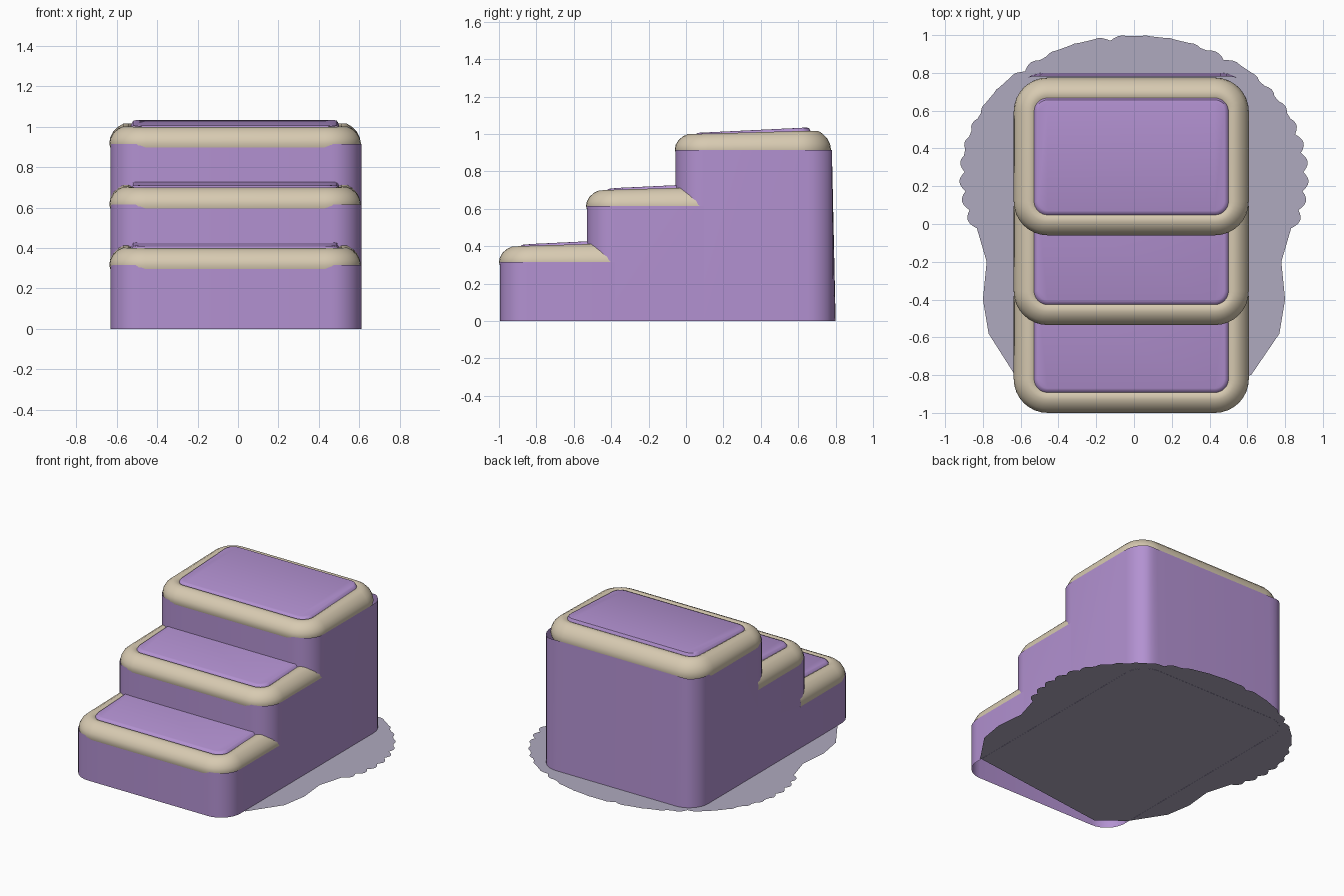
import bpy, bmesh, math

cube = bpy.data.objects.get("Cube")
if cube:
    bpy.data.objects.remove(cube)


def material(name, rgb):
    m = bpy.data.materials.new(name)
    m.use_nodes = True
    m.diffuse_color = (*rgb, 1)
    m.node_tree.nodes["Principled BSDF"].inputs["Base Color"].default_value = (*rgb, 1)
    return m


purple = material("lavender fabric", (0.45, 0.285, 0.64))
tan = material("beige trim", (0.68, 0.59, 0.44))
grey = material("grey mat", (0.43, 0.40, 0.52))


def outline(x0, x1, front, rear, r, closed, inset=0):
    """Rounded rectangle seen from above; open ones have no rear side."""
    x0, x1, front, r = x0 + inset, x1 - inset, front + inset, r - inset
    if closed:
        rear -= inset
    corners = [(x0 + r, front + r, 180), (x1 - r, front + r, 270)]
    if closed:
        corners += [(x1 - r, rear - r, 0), (x0 + r, rear - r, 90)]
    pts = []
    for cx, cy, start in corners:
        for i in range(9):
            a = math.radians(start + i * 90 / 8)
            pts.append((cx + r * math.cos(a), cy + r * math.sin(a)))
    return pts if closed else [(x0, rear)] + pts + [(x1, rear)]


def finish(name, bm, mats, angle=40):
    mesh = bpy.data.meshes.new(name)
    bm.to_mesh(mesh)
    bm.free()
    obj = bpy.data.objects.new(name, mesh)
    bpy.context.collection.objects.link(obj)
    for m in mats:
        mesh.materials.append(m)
    bpy.ops.object.select_all(action='DESELECT')
    obj.select_set(True)
    bpy.context.view_layer.objects.active = obj
    bpy.ops.object.shade_smooth_by_angle(angle=math.radians(angle))
    return obj


def loft(bm, rings, closed):
    """Join rings of points into strips and return strip lists and last ring."""
    rows = [[bm.verts.new(p) for p in ring] for ring in rings]
    n = len(rows[0])
    strips = []
    for lo, hi in zip(rows, rows[1:]):
        strips.append([bm.faces.new((lo[i], lo[(i + 1) % n], hi[(i + 1) % n], hi[i]))
                       for i in range(n if closed else n - 1)])
    return strips, rows[-1]


# Hollow wall of one step, its riser starting on the step below
def step_body(name, front, rear, floor, top, closed):
    pts = outline(-0.63, 0.61, front, rear, 0.15, closed)
    seam = front + 0.149
    low = [(x, y, 0 if y > seam else floor) for x, y in pts]
    high = [(x, min(y, rear - 0.02) if closed else y, top + 0.015) for x, y in pts]
    bm = bmesh.new()
    loft(bm, [low, high], closed)
    finish(name, bm, [purple])


# Padded tread: inset, height, rise toward the back
RIM = [(0.03, 0.0, 0), (0.005, 0.0, 0), (0, 0.02, 0), (0.005, 0.045, 0.005),
       (0.02, 0.07, 0.01), (0.045, 0.09, 0.015), (0.07, 0.1, 0.02),
       (0.095, 0.1, 0.02), (0.108, 0.09, 0.025), (0.118, 0.1, 0.035), (0.13, 0.103, 0.035)]


def step_cushion(name, front, rear, base, span, closed):
    rings = []
    for inset, h, rise in RIM:
        pts = outline(-0.637, 0.608, front, rear, 0.18, closed, inset)
        rings.append([(x, y, base + h + rise * min((y - front) / span, 1)) for x, y in pts])
    bm = bmesh.new()
    strips, last = loft(bm, rings, closed)
    panel = bm.faces.new(last)
    for f in strips[-1] + strips[-2] + [panel]:
        f.material_index = 1
    bmesh.ops.triangulate(bm, faces=[panel])
    finish(name, bm, [tan, purple], 50)


step_body("lower_step_body", -0.995, -0.38, 0, 0.3, False)
step_body("middle_step_body", -0.53, 0.095, 0.3, 0.6, False)
step_body("upper_step_body", -0.055, 0.8, 0.6, 0.9, True)
step_cushion("lower_step_cushion", -1.0, -0.38, 0.295, 0.45, False)
step_cushion("middle_step_cushion", -0.535, 0.095, 0.595, 0.45, False)
step_cushion("upper_step_cushion", -0.06, 0.775, 0.897, 0.72, True)

# Thin floor mat with a scalloped back edge and an opening under the steps
edge = [(0.62, -0.8), (0.77, -0.58), (0.8, -0.4), (0.78, -0.2)]
SCALLOPS, PER = 28, 6
for i in range(SCALLOPS * PER + 1):
    a = math.radians(-22 + 224 * i / (SCALLOPS * PER))
    k = 0.97 + 0.03 * abs(math.sin(math.pi * i / PER))
    edge.append((0.925 * k * math.cos(a), 0.25 + 0.75 * k * math.sin(a)))
edge += [(-0.78, -0.2), (-0.8, -0.4), (-0.77, -0.58), (-0.63, -0.8),
         (-0.46, -0.94), (0.085, 0.79), (0.6, -0.07)]
bm = bmesh.new()
mat_face = bm.faces.new([bm.verts.new((x, y, 0.001)) for x, y in edge])
bmesh.ops.triangulate(bm, faces=[mat_face])
finish("floor_mat", bm, [grey])
